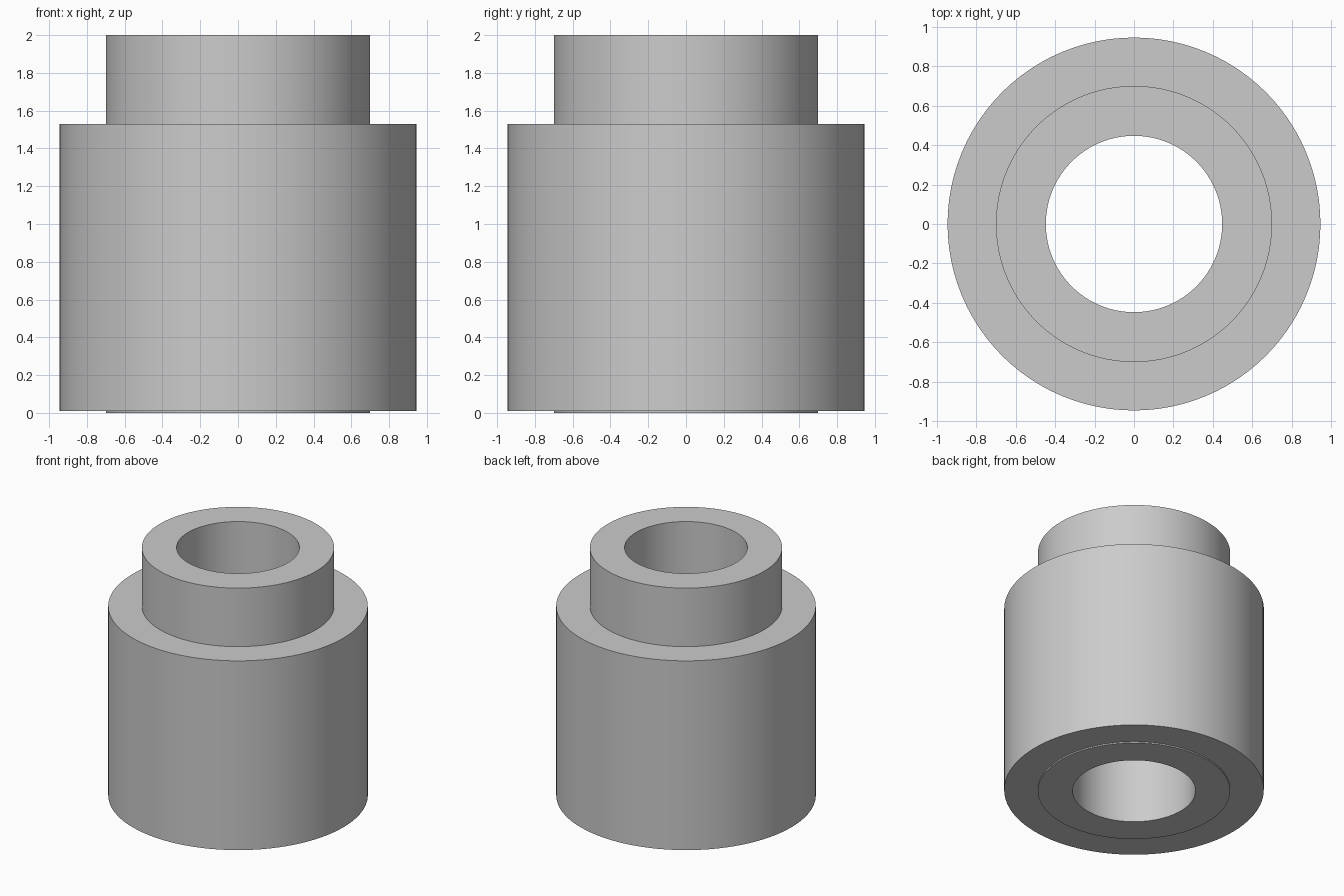
import bpy
import bmesh
from math import pi, radians
from mathutils import Matrix, Vector

old = bpy.data.objects.get("Cube")
if old:
    bpy.data.objects.remove(old, do_unlink=True)

SEGMENTS = 96
BORE, NECK, BODY = 0.447, 0.70, 0.945
BODY_BOTTOM, BODY_TOP, TOP = 0.01, 1.53, 2.0

# Plain grey
grey = bpy.data.materials.new("grey")
grey.use_nodes = True
colour = (0.6, 0.6, 0.6, 1)
grey.diffuse_color = colour
grey.node_tree.nodes["Principled BSDF"].inputs["Base Color"].default_value = colour


def lathe(name, profile, material):
    """Spin a closed (radius, height) profile around z."""
    bm = bmesh.new()
    points = [bm.verts.new((r, 0, z)) for r, z in profile]
    edges = [bm.edges.new((a, b)) for a, b in zip(points, points[1:] + points[:1])]
    bmesh.ops.spin(bm, geom=points + edges, cent=(0, 0, 0), axis=(0, 0, 1),
                   angle=2 * pi, steps=SEGMENTS, use_merge=True)
    bmesh.ops.remove_doubles(bm, verts=bm.verts, dist=0.0001)
    bmesh.ops.recalc_face_normals(bm, faces=bm.faces)
    mesh = bpy.data.meshes.new(name)
    bm.to_mesh(mesh)
    bm.free()
    mesh.materials.append(material)
    obj = bpy.data.objects.new(name, mesh)
    bpy.context.collection.objects.link(obj)
    bpy.ops.object.select_all(action="DESELECT")
    obj.select_set(True)
    bpy.context.view_layer.objects.active = obj
    bpy.ops.object.shade_smooth_by_angle(angle=radians(30))
    return obj


# Stepped bushing: thin foot boss, wide body, narrow neck, through bore
lathe("stepped_bushing", [
    (BORE, 0), (NECK, 0), (NECK, BODY_BOTTOM), (BODY, BODY_BOTTOM),
    (BODY, BODY_TOP), (NECK, BODY_TOP), (NECK, TOP), (BORE, TOP),
], grey)
